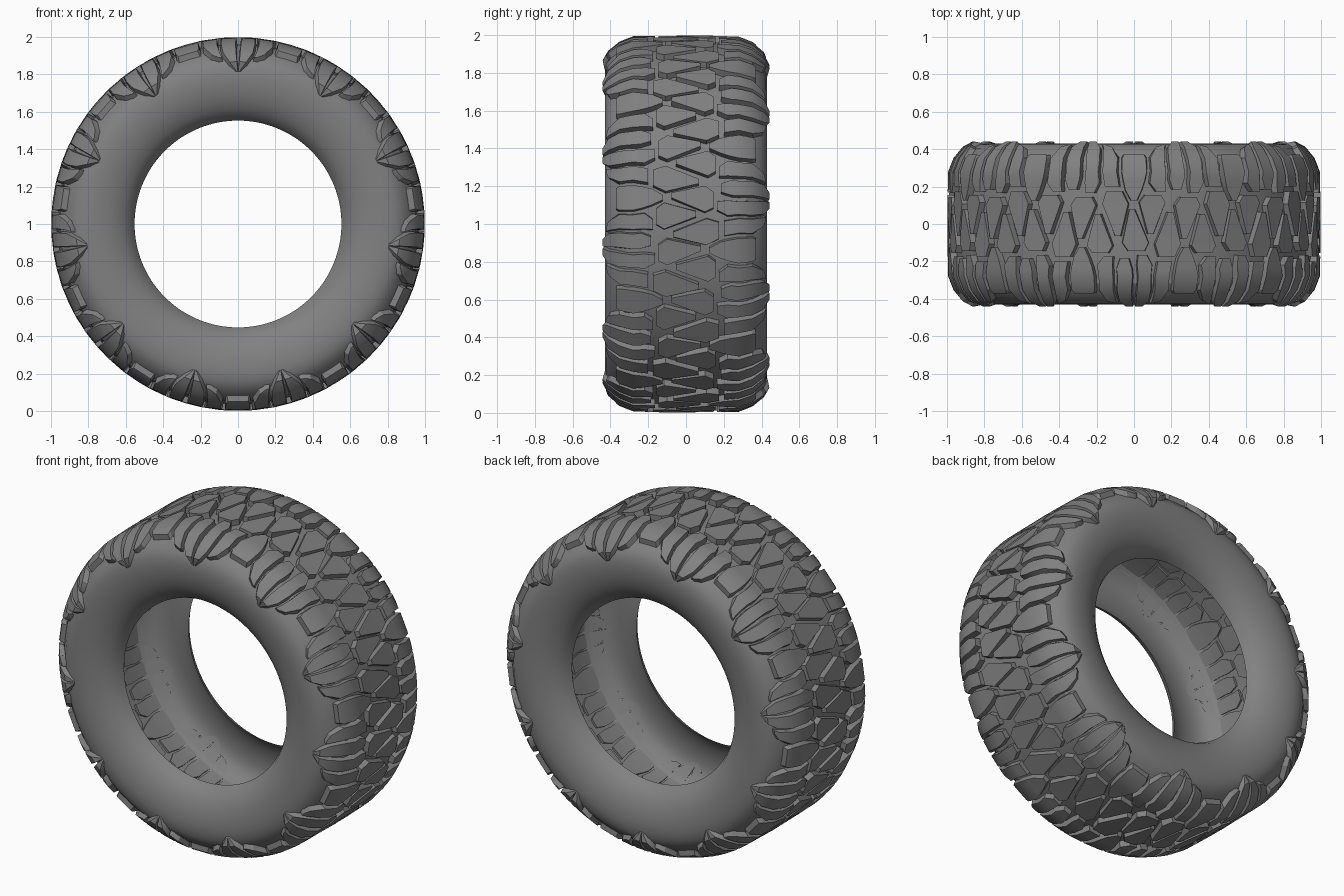
import bpy, bmesh, math

if "Cube" in bpy.data.objects:
    bpy.data.objects.remove(bpy.data.objects["Cube"])

PITCHES = 11                      # tread pattern repeats around the tyre
STEP = 2 * math.pi / PITCHES

# Dark rubber
rubber = bpy.data.materials.new("dark_rubber")
rubber.diffuse_color = (.22, .22, .22, 1)
rubber.use_nodes = True
rubber.node_tree.nodes["Principled BSDF"].inputs["Base Color"].default_value = rubber.diffuse_color


def place(theta, r, y):
    # angle measured from the top of the tyre, tyre axis along y at z = 1
    return (r * math.sin(theta), y, 1 + r * math.cos(theta))


def make_object(name, bm, smooth):
    bmesh.ops.recalc_face_normals(bm, faces=bm.faces)
    mesh = bpy.data.meshes.new(name)
    bm.to_mesh(mesh)
    bm.free()
    mesh.materials.append(rubber)
    ob = bpy.data.objects.new(name, mesh)
    bpy.context.collection.objects.link(ob)
    bpy.ops.object.select_all(action='DESELECT')
    bpy.context.view_layer.objects.active = ob
    ob.select_set(True)
    bpy.ops.object.shade_smooth_by_angle(angle=math.radians(smooth))


# Carcass: open single-surface shell lathed from a half profile (y, r)
half = [(0, .966), (.16, .963), (.318, .950), (.368, .917), (.405, .882), (.424, .842),
        (.43, .80), (.43, .76), (.423, .71), (.408, .66), (.385, .615),
        (.352, .575), (.31, .553)]
profile = [(-y, r) for y, r in reversed(half)] + half[1:]
SEG = 132
bm = bmesh.new()
rings = [[bm.verts.new(place(2 * math.pi * i / SEG, r, y)) for y, r in profile]
         for i in range(SEG)]
for i in range(SEG):
    a, b = rings[i], rings[(i + 1) % SEG]
    for j in range(len(profile) - 1):
        bm.faces.new((a[j], a[j + 1], b[j + 1], b[j]))
make_object("tyre_carcass", bm, 27)

# Tread surfaces: distance from centre line v -> (y, r), top and underside
TOP = [(0, 0, 1.0), (.28, .28, .994), (.35, .352, .966), (.43, .412, .917),
       (.50, .441, .868), (.56, .431, .818)]
UNDER = [(0, 0, .955), (.28, .28, .945), (.35, .355, .932), (.43, .395, .882),
         (.50, .417, .842), (.56, .425, .812)]


def surface(table, v):
    s, a = (1 if v >= 0 else -1), abs(v)
    for (v0, y0, r0), (v1, y1, r1) in zip(table, table[1:]):
        if a <= v1:
            t = (a - v0) / (v1 - v0)
            return s * (y0 + t * (y1 - y0)), r0 + t * (r1 - r0)
    return s * table[-1][1], table[-1][2]


def add_block(bm, sections, side, shift):
    """sections: (v, u_left, u_right); side -1 is the front, +1 the back."""
    rows = []
    for v, u0, u1 in sections:
        ty, tr = surface(TOP, v)
        by, br = surface(UNDER, v)
        corners = ((u0, tr, ty), (u1, tr, ty), (u1 + .012, br, by), (u0 - .012, br, by))
        rows.append([bm.verts.new(place((u + shift) * STEP, r, side * y))
                     for u, r, y in corners])
    for a, b in zip(rows, rows[1:]):
        for k in range(4):
            n = (k + 1) % 4
            bm.faces.new((a[k], a[n], b[n], b[k]))
    bm.faces.new(rows[0])
    bm.faces.new(rows[-1])


def mirrored(sections):
    return [(v, -b, -a) for v, a, b in sections]


# Shoulder lugs of one pitch, fanning out from a tip on the sidewall
tip_lug = [(.165, .04, .12), (.22, .03, .17), (.28, .04, .16), (.35, .03, .165),
           (.43, .022, .15), (.50, .014, .09), (.56, .003, .02)]
tip_lug_b = [(.185, -.13, -.05), (.24, -.165, -.02), (.28, -.155, -.015),
             (.35, -.165, -.025), (.43, -.15, -.02), (.50, -.09, -.012), (.56, -.02, -.002)]
side_lug = [(.20, .225, .36), (.25, .21, .345), (.28, .20, .335), (.35, .205, .34),
            (.43, .185, .275), (.46, .17, .20)]
side_lug_b = [(.175, -.29, -.20), (.22, -.35, -.205), (.28, -.335, -.20),
              (.35, -.34, -.205), (.43, -.275, -.185), (.46, -.20, -.17)]
wide_lug = [(.125, .475, .525), (.18, .42, .57), (.23, .40, .60), (.28, .385, .62),
            (.35, .385, .615), (.375, .40, .60)]
lugs = [tip_lug, tip_lug_b, side_lug, side_lug_b, wide_lug]

# Centre keystones: three per side and pitch, interlocking with the other side
keystones = []
for i, (skew, end) in enumerate(((.2, .145), (-.15, .175), (.1, .155))):
    c = i / 3
    keystones.append([(v + tilt, c - w + skew * (v - .03), c + w + skew * (v - .03))
                      for v, w, tilt in ((end, .075, 0), (.10, .122, .008 * i),
                                         (-.065, .024, .012 * i - .012))])

# Second side repeats the first with a half-pitch offset
for name, blocks in (("shoulder_lugs", lugs), ("centre_tread_blocks", keystones)):
    bm = bmesh.new()
    for p in range(PITCHES):
        for side, offset in ((-1, 0), (1, .5)):
            for block in blocks:
                add_block(bm, block, side, p + offset)
    make_object(name, bm, 28)
